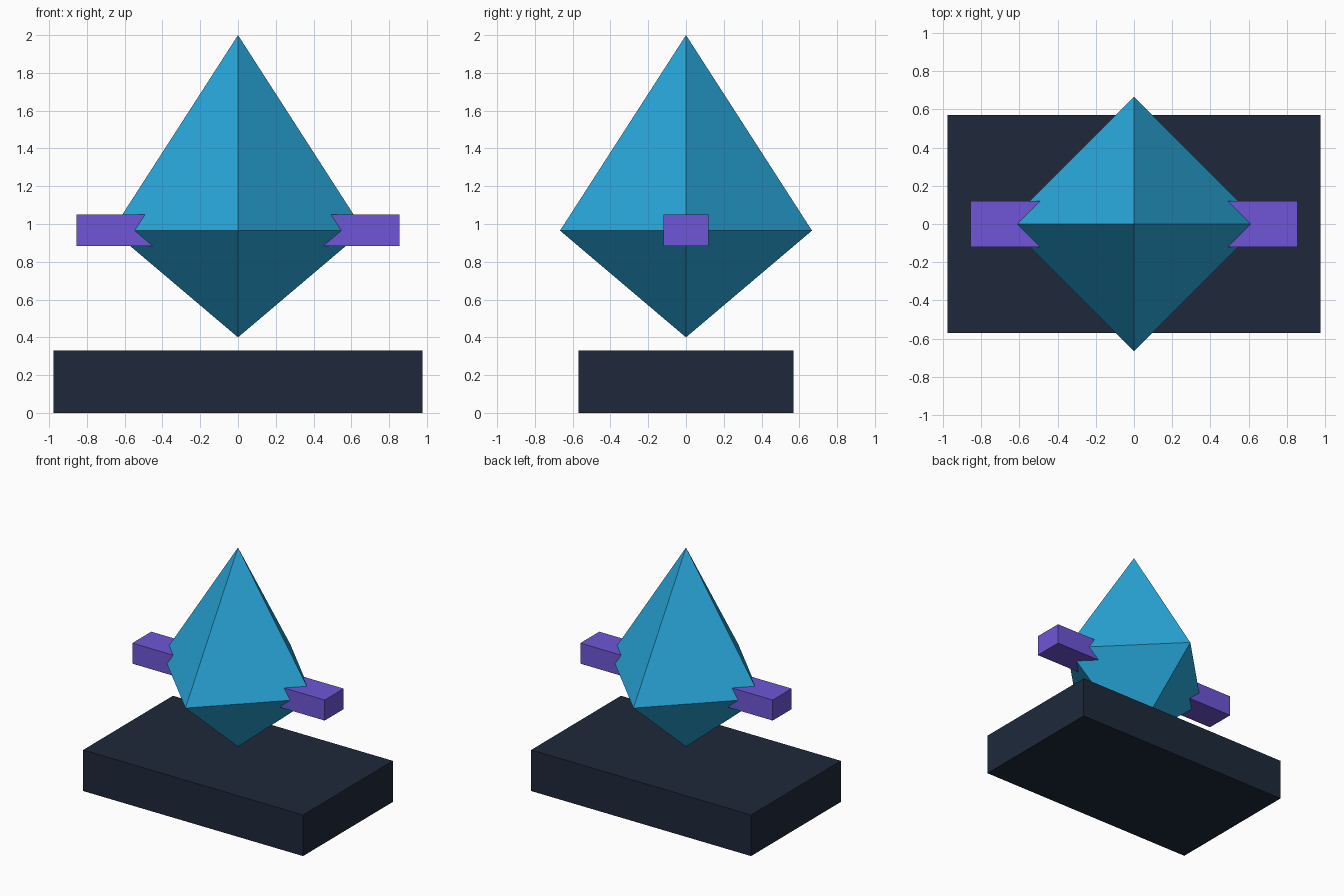
import bpy, bmesh
from mathutils import Matrix

if "Cube" in bpy.data.objects:
    bpy.data.objects.remove(bpy.data.objects["Cube"])


def finish(bm, name, color):
    bmesh.ops.recalc_face_normals(bm, faces=bm.faces)
    mesh = bpy.data.meshes.new(name)
    bm.to_mesh(mesh)
    bm.free()
    mat = bpy.data.materials.new(name + "_color")
    mat.diffuse_color = (*color, 1)
    mat.use_nodes = True
    mat.node_tree.nodes["Principled BSDF"].inputs["Base Color"].default_value = mat.diffuse_color
    mesh.materials.append(mat)
    obj = bpy.data.objects.new(name, mesh)
    bpy.context.collection.objects.link(obj)
    return obj


def box(name, size, z, color):
    bm = bmesh.new()
    bmesh.ops.create_cube(
        bm, size=1, matrix=Matrix.Translation((0, 0, z)) @ Matrix.Diagonal((*size, 1)))
    return finish(bm, name, color)


def crystal(name, radius, z_low, z_mid, z_top, color):
    # Square girdle with its corners on the axes, joined to two points
    bm = bmesh.new()
    ring = [bm.verts.new((x * radius, y * radius, z_mid))
            for x, y in ((1, 0), (0, 1), (-1, 0), (0, -1))]
    for z in (z_low, z_top):
        tip = bm.verts.new((0, 0, z))
        for i in range(4):
            bm.faces.new((ring[i], ring[(i + 1) % 4], tip))
    return finish(bm, name, color)


# Dark slab underneath
box("base", (1.955, 1.14, 0.33), 0.165, (0.013, 0.022, 0.044))
# Floating faceted gem
crystal("crystal", 0.667, 0.40, 0.965, 2.0, (0.022, 0.39, 0.715))
# Bar running through the gem
box("crossbar", (1.71, 0.24, 0.165), 0.967, (0.156, 0.093, 0.673))
